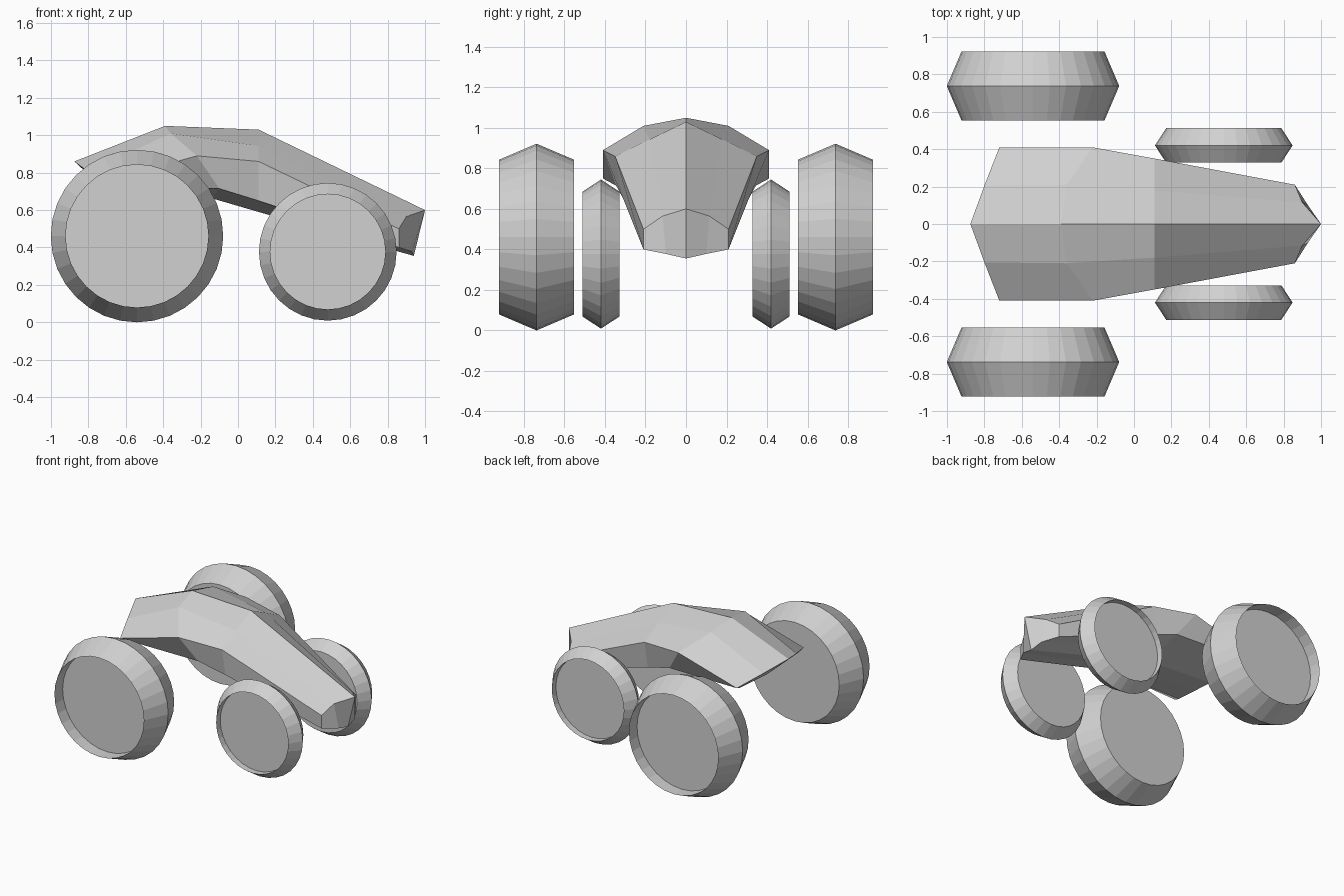
import bpy, bmesh, math

cube = bpy.data.objects.get("Cube")
if cube:
    bpy.data.objects.remove(cube, do_unlink=True)

# One plain grey for everything
grey = bpy.data.materials.new("light grey")
grey.use_nodes = True
colour = (0.64, 0.64, 0.64, 1)
grey.diffuse_color = colour
grey.node_tree.nodes["Principled BSDF"].inputs["Base Color"].default_value = colour


def make_object(name, bm):
    bmesh.ops.recalc_face_normals(bm, faces=bm.faces)
    mesh = bpy.data.meshes.new(name)
    bm.to_mesh(mesh)
    bm.free()
    mesh.materials.append(grey)
    obj = bpy.data.objects.new(name, mesh)
    bpy.context.collection.objects.link(obj)


# Body: half sections from tail to nose, each running from roof ridge to keel
sections = [
    [(-.875, 0, .86), (-.80, .205, .805), (-.72, .41, .75),
     (-.71, .36, .73), (-.70, .18, .71), (-.70, 0, .70)],
    [(-.39, 0, 1.05), (-.36, .21, 1.01), (-.22, .41, .89),
     (-.10, .345, .715), (-.12, .17, .69), (-.13, 0, .66)],
    [(.11, 0, 1.03), (.11, .18, .943), (.11, .35, .86),
     (.11, .31, .65), (.11, .16, .62), (.11, 0, .59)],
    [(1.0, 0, .60), (.90, .115, .565), (.86, .21, .50),
     (.86, .21, .40), (.93, .10, .378), (.94, 0, .355)],
]
bm = bmesh.new()
rows = [[bm.verts.new(p) for p in section] for section in sections]
for a, b in zip(rows, rows[1:]):
    for i in range(len(a) - 1):
        bm.faces.new((a[i], a[i + 1], b[i + 1], b[i]))
# Tail and nose caps
for r in (rows[0], rows[-1]):
    bm.faces.new((r[0], r[1], r[4], r[5]))
    bm.faces.new((r[1], r[2], r[3], r[4]))
# Mirror the half body across the centre line
half = bm.verts[:] + bm.edges[:] + bm.faces[:]
bmesh.ops.mirror(bm, geom=half, axis='Y', merge_dist=0.0005)
bmesh.ops.remove_doubles(bm, verts=bm.verts, dist=0.0005)
make_object("body", bm)


# Wheels: a bevelled belt, flat on the inner side, with a sunken outer disc
def wheel(name, x, y, z, belt, face, half_width, sides=32):
    out = math.copysign(half_width, y)
    bm = bmesh.new()
    rings = []
    for depth, r in ((-1, face), (0, belt), (1, face), (0.46, face)):
        ring = []
        for i in range(sides):
            t = math.tau * i / sides
            ring.append(bm.verts.new(
                (x + r * math.cos(t), y + out * depth, z + r * math.sin(t))))
        rings.append(ring)
    for a, b in zip(rings, rings[1:]):
        for i in range(sides):
            j = (i + 1) % sides
            bm.faces.new((a[i], a[j], b[j], b[i]))
    bm.faces.new(rings[0])
    bm.faces.new(rings[-1])
    make_object(name, bm)


for side, s in (("back", 1), ("front", -1)):
    wheel("large_wheel_" + side, -.54, s * .738, .461, .461, .382, .185)
    wheel("small_wheel_" + side, .48, s * .42, .377, .368, .308, .092)
